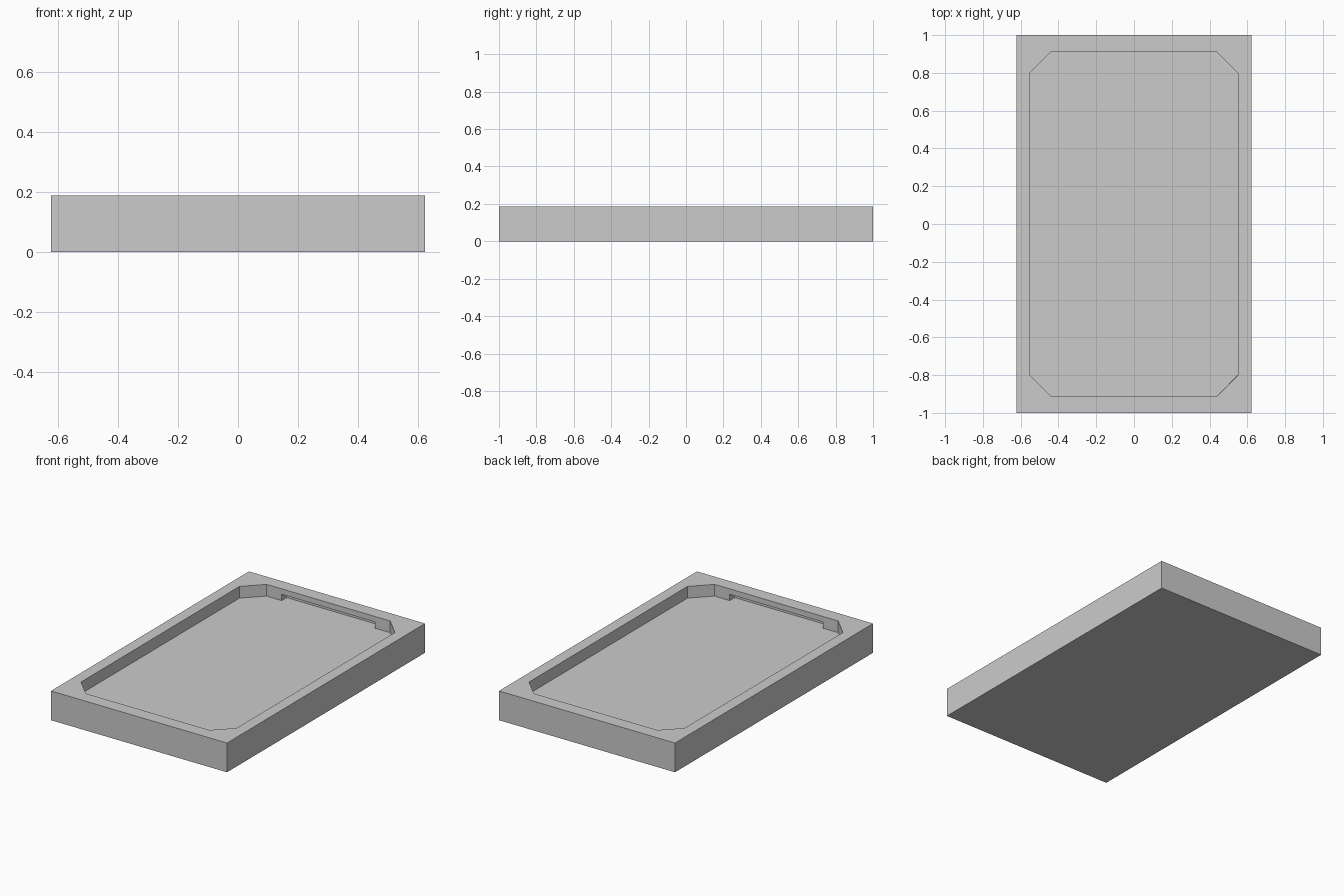
import bpy, bmesh

if "Cube" in bpy.data.objects:
    bpy.data.objects.remove(bpy.data.objects["Cube"])

W, L, H = 0.6225, 1.0, 0.187        # half width, half length, height
FLOOR = 0.112                       # pocket floor level


def prism(name, outline, z0, z1):
    """Closed solid made by extruding a flat outline upward."""
    bm = bmesh.new()
    face = bm.faces.new([bm.verts.new((x, y, z0)) for x, y in outline])
    up = bmesh.ops.extrude_face_region(bm, geom=[face])["geom"]
    bmesh.ops.translate(bm, vec=(0, 0, z1 - z0),
                        verts=[g for g in up if isinstance(g, bmesh.types.BMVert)])
    bmesh.ops.recalc_face_normals(bm, faces=bm.faces)
    mesh = bpy.data.meshes.new(name)
    bm.to_mesh(mesh)
    bm.free()
    obj = bpy.data.objects.new(name, mesh)
    bpy.context.collection.objects.link(obj)
    return obj


def rect(hx, hy):
    return [(-hx, -hy), (hx, -hy), (hx, hy), (-hx, hy)]


def chamfered(hx, hy, c):
    return [(-hx + c, -hy), (hx - c, -hy), (hx, -hy + c), (hx, hy - c),
            (hx - c, hy), (-hx + c, hy), (-hx, hy - c), (-hx, -hy + c)]


def cut(obj, cutter):
    mod = obj.modifiers.new("cut", "BOOLEAN")
    mod.operation, mod.solver, mod.object = "DIFFERENCE", "EXACT", cutter
    bpy.context.view_layer.objects.active = obj
    bpy.ops.object.modifier_apply(modifier=mod.name)
    bpy.data.objects.remove(cutter, do_unlink=True)


# Tray block
tray = prism("tray", rect(W, L), 0, H)

# Open pocket with clipped corners
cut(tray, prism("pocket_cutter", chamfered(0.55, 0.913, 0.113), FLOOR, H + 0.1))

# Undercut slots in both end walls, flush with the pocket floor
cut(tray, prism("slot_cutter", rect(0.33, 0.963), FLOOR, FLOOR + 0.04))
